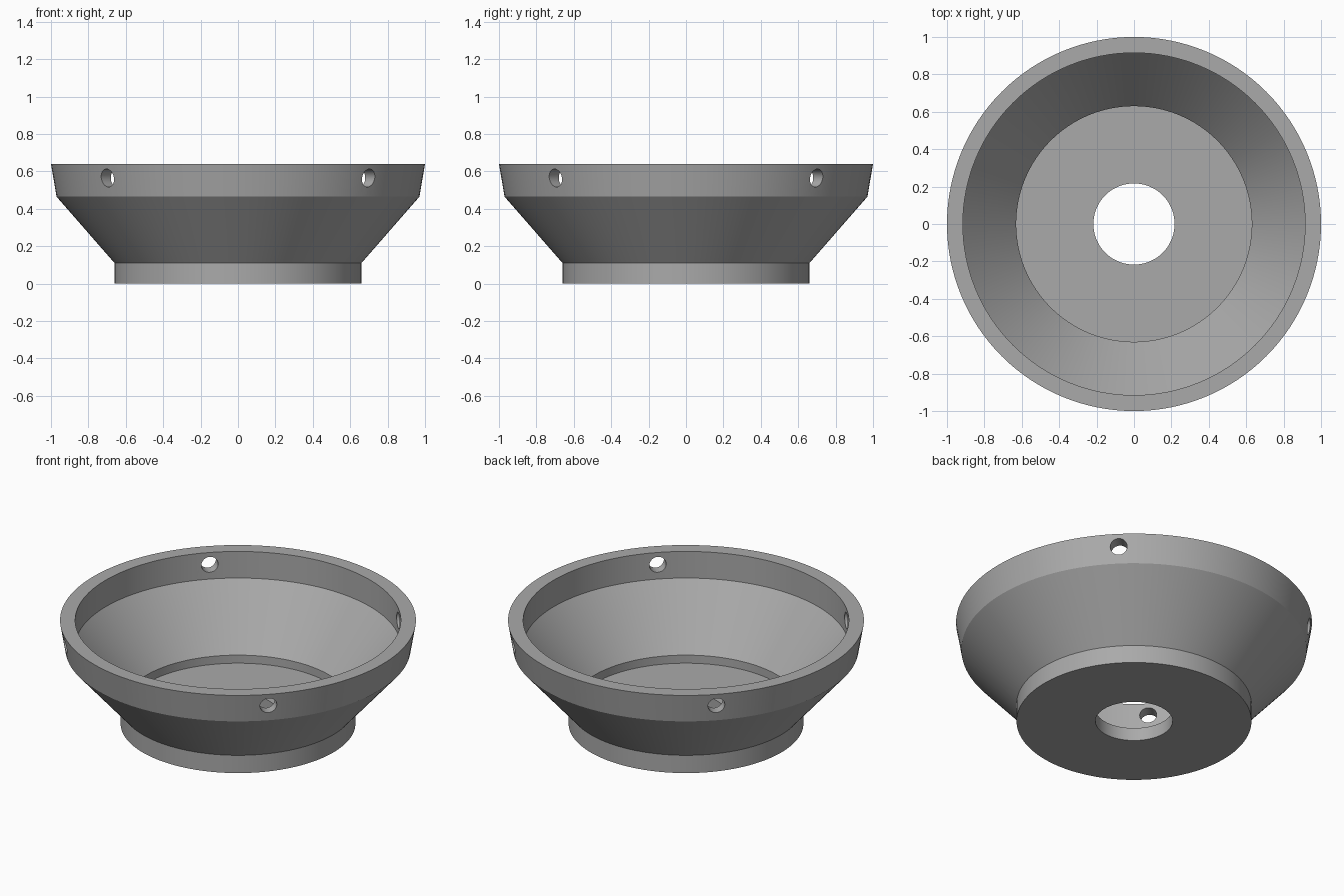
import bpy
import math

# Remove the default cube only
cube = bpy.data.objects.get("Cube")
if cube:
    bpy.data.objects.remove(cube, do_unlink=True)

SEGMENTS = 128


def material(name, rgb):
    mat = bpy.data.materials.new(name)
    mat.use_nodes = True
    mat.diffuse_color = (*rgb, 1)
    mat.node_tree.nodes["Principled BSDF"].inputs["Base Color"].default_value = (*rgb, 1)
    return mat


def revolve(name, profile, mat):
    """Spin a closed (radius, height) profile around z."""
    n = len(profile)
    verts, faces = [], []
    for s in range(SEGMENTS):
        a = math.tau * s / SEGMENTS
        verts += [(r * math.cos(a), r * math.sin(a), z) for r, z in profile]
        t = (s + 1) % SEGMENTS
        faces += [(s * n + i, t * n + i, t * n + (i + 1) % n, s * n + (i + 1) % n)
                  for i in range(n)]
    mesh = bpy.data.meshes.new(name)
    mesh.from_pydata(verts, [], faces)
    mesh.materials.append(mat)
    obj = bpy.data.objects.new(name, mesh)
    bpy.context.collection.objects.link(obj)
    return obj


grey = material("plain grey", (0.4, 0.4, 0.4))

# Bowl: foot, sloped flank and rim outside, then stepped inside to the floor hole
bowl = revolve("bowl", [
    (0.217, 0), (0.66, 0), (0.66, 0.11), (0.97, 0.465), (1.0, 0.64),
    (0.915, 0.64), (0.915, 0.475), (0.63, 0.13), (0.63, 0.08), (0.217, 0.08),
], grey)

# Four radial holes through the rim, on the diagonals
for i in range(4):
    a = math.radians(45 + 90 * i)
    bpy.ops.mesh.primitive_cylinder_add(
        vertices=32, radius=0.048, depth=0.4,
        location=(0.95 * math.cos(a), 0.95 * math.sin(a), 0.565),
        rotation=(0, math.pi / 2, a))
    cutter = bpy.context.object
    cutter.name = f"rim_hole_cutter_{i + 1}"
    cutter.data.materials.append(grey)
    cutter.hide_render = True
    cut = bowl.modifiers.new(f"rim_hole_{i + 1}", 'BOOLEAN')
    cut.operation = 'DIFFERENCE'
    cut.solver = 'EXACT'
    cut.object = cutter

# Apply the cuts and drop the cutters
bpy.ops.object.select_all(action='DESELECT')
bpy.context.view_layer.objects.active = bowl
bowl.select_set(True)
for mod in list(bowl.modifiers):
    cutter = mod.object
    bpy.ops.object.modifier_apply(modifier=mod.name)
    bpy.data.objects.remove(cutter, do_unlink=True)

bpy.ops.object.shade_smooth_by_angle(angle=math.radians(25))
